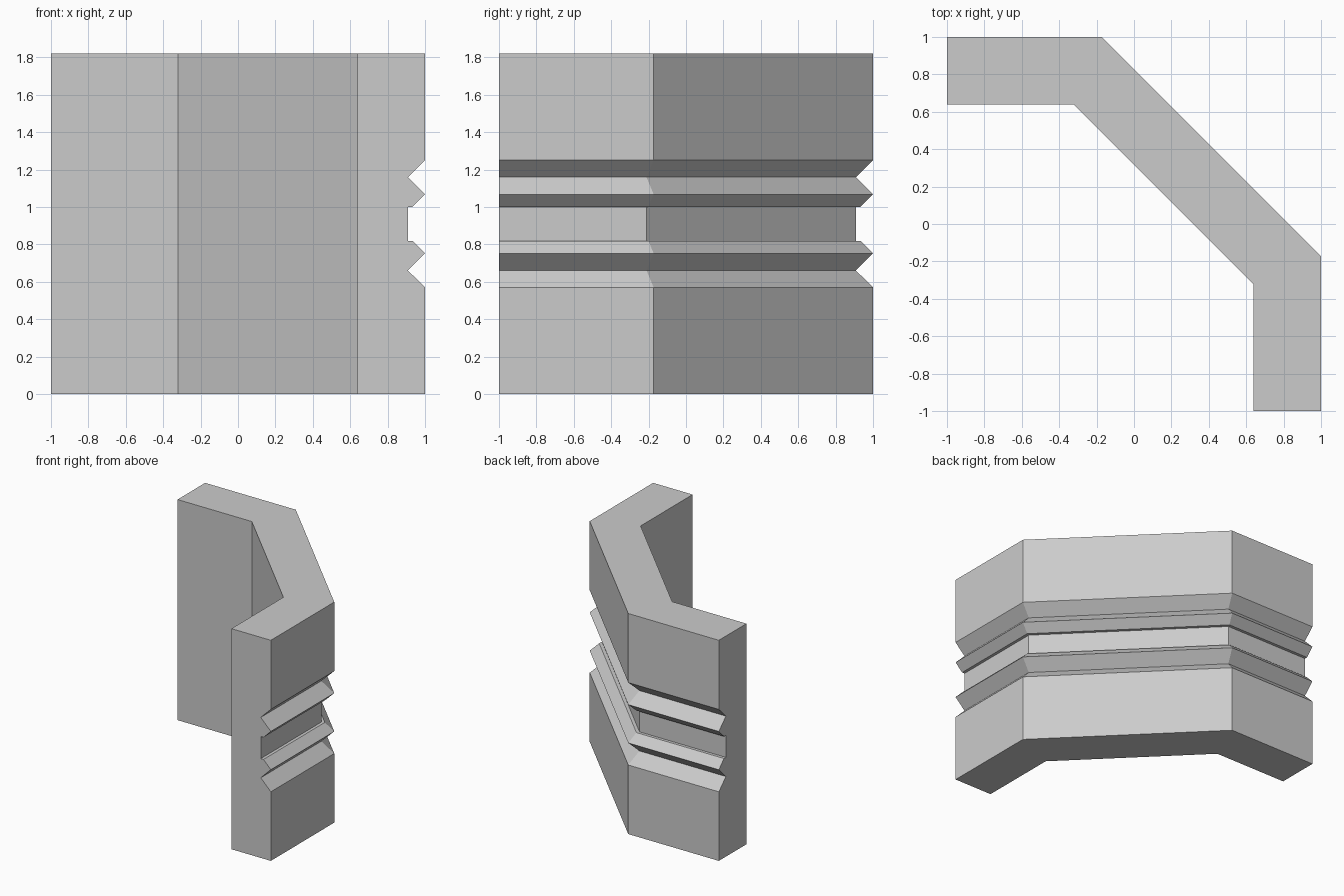
import bpy, bmesh, math

if "Cube" in bpy.data.objects:
    bpy.data.objects.remove(bpy.data.objects["Cube"])

# Wall cross-section: (depth in from the outer face, height)
lower = [(0, 0), (0, 0.57), (0.092, 0.661), (0, 0.752), (0.067, 0.819), (0.092, 0.819)]
H = 1.82
upper = [(d, H - z) for d, z in reversed(lower)]
profile = lower + upper + [(0.36, H), (0.36, 0)]

# Mitred path: two straight ends joined by a 45 degree diagonal
BEND = -0.173
MITRE = math.tan(math.radians(22.5))


def section(station, d, z):
    b = BEND - d * MITRE
    x, y = [(-1, 1 - d), (b, 1 - d), (1 - d, b), (1 - d, -1)][station]
    return x, y, z


bm = bmesh.new()
rings = [[bm.verts.new(section(s, d, z)) for d, z in profile] for s in range(4)]
n = len(profile)

# Sweep the section along the path
for a, b in zip(rings, rings[1:]):
    for i in range(n):
        j = (i + 1) % n
        bm.faces.new((a[i], a[j], b[j], b[i]))

# End caps
bm.faces.new(rings[0])
bm.faces.new(rings[-1])
bmesh.ops.recalc_face_normals(bm, faces=bm.faces[:])

mesh = bpy.data.meshes.new("grooved_corner_wall")
bm.to_mesh(mesh)
bm.free()
wall = bpy.data.objects.new("grooved_corner_wall", mesh)
bpy.context.collection.objects.link(wall)
